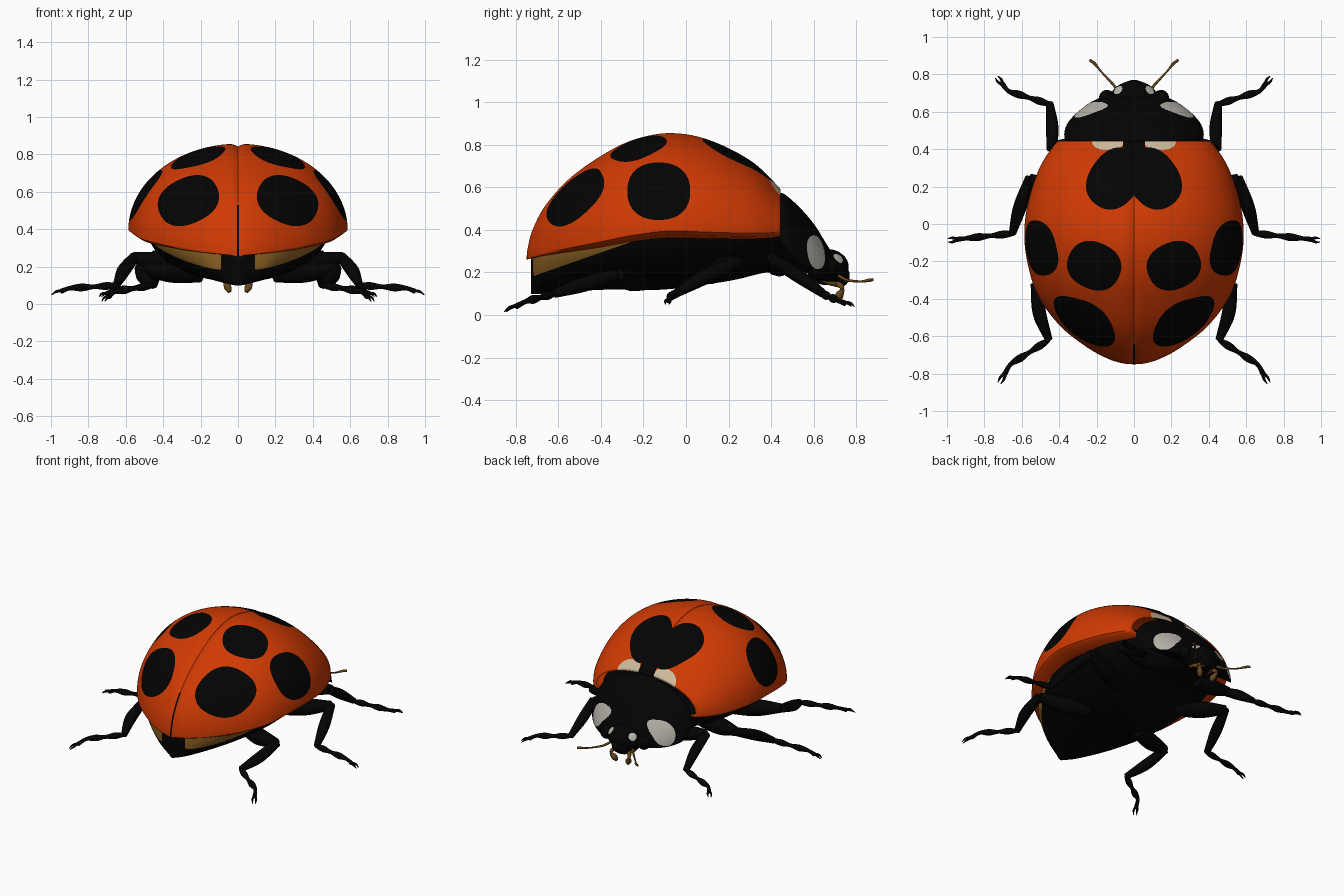
import bpy, bmesh, math
from mathutils import Vector

if "Cube" in bpy.data.objects:
    bpy.data.objects.remove(bpy.data.objects["Cube"])


def material(name, r, g, b):
    m = bpy.data.materials.new(name)
    m.use_nodes = True
    m.diffuse_color = (r, g, b, 1)
    bsdf = m.node_tree.nodes["Principled BSDF"]
    bsdf.inputs["Base Color"].default_value = (r, g, b, 1)
    bsdf.inputs["Roughness"].default_value = 0.6
    return m


BLACK = material("black", .001, .001, .001)
ORANGE = material("orange red", .63, .042, .001)
CREAM = material("cream", .62, .5, .33)
GREY = material("pale grey", .47, .45, .4)
TAN = material("tan", .27, .125, .018)
BROWN = material("brown", .14, .065, .012)


def smooth_path(knots, steps):
    """Catmull-Rom interpolation through tuples of any length."""
    pts = [Vector(k) for k in knots]
    ext = [2 * pts[0] - pts[1]] + pts + [2 * pts[-1] - pts[-2]]
    out = []
    for a, b, c, d in zip(ext, ext[1:], ext[2:], ext[3:]):
        for i in range(steps):
            t = i / steps
            out.append(b + .5 * t * (c - a + t * (2 * a - 5 * b + 4 * c - d
                                                  + t * (3 * (b - c) + d - a))))
    return out + [pts[-1]]


def paint(bm, layers):
    """Cut the mesh along each field's zero line and colour its negative side."""
    for field, _ in layers:
        value = {v: field(v.co) for v in bm.verts}
        cuts = []
        for e in list(bm.edges):
            a, b = (value[v] for v in e.verts)
            if a * b < 0:
                fac = min(max(a / (a - b), .03), .97)
                cuts.append(bmesh.utils.edge_split(e, e.verts[0], fac)[1])
        bmesh.ops.connect_verts(bm, verts=cuts)
    for f in bm.faces:
        c = f.calc_center_median()
        for field, index in layers:
            if field(c) < 0:
                f.material_index = index


def finish(name, bm, mats, layers=()):
    bmesh.ops.recalc_face_normals(bm, faces=bm.faces)
    paint(bm, layers)
    mesh = bpy.data.meshes.new(name)
    bm.to_mesh(mesh)
    bm.free()
    for m in mats:
        mesh.materials.append(m)
    ob = bpy.data.objects.new(name, mesh)
    bpy.context.collection.objects.link(ob)
    bpy.ops.object.select_all(action='DESELECT')
    ob.select_set(True)
    bpy.context.view_layer.objects.active = ob
    bpy.ops.object.shade_smooth_by_angle(angle=math.radians(45))


def loft(name, rings, mats, layers=(), closed=True):
    bm = bmesh.new()
    rows = [[bm.verts.new(p) for p in ring] for ring in rings]
    n = len(rows[0])
    for r, s in zip(rows, rows[1:]):
        for i in range(n if closed else n - 1):
            j = (i + 1) % n
            bm.faces.new((r[i], r[j], s[j], s[i]))
    if closed:
        bm.faces.new(rows[0])
        bm.faces.new(rows[-1])
    finish(name, bm, mats, layers)


def tube(name, knots, mat, side=1, steps=4, sides=12):
    """Round tube through (x, y, z, radius) knots, mirrored by side."""
    path = smooth_path(knots, steps)
    rings = []
    for i, p in enumerate(path):
        a, b = path[max(i - 1, 0)], path[min(i + 1, len(path) - 1)]
        q = (b - a).to_3d().to_track_quat('Z', 'Y')
        ring = []
        for k in range(sides):
            t = math.tau * k / sides
            v = p.to_3d() + q @ Vector((math.cos(t), math.sin(t), 0)) * p[3]
            ring.append((v.x * side, v.y, v.z))
        rings.append(ring)
    loft(name, rings, [mat])


def ball(name, centre, radii, mats, layers=()):
    bm = bmesh.new()
    bmesh.ops.create_uvsphere(bm, u_segments=40, v_segments=26, radius=1)
    bmesh.ops.scale(bm, vec=radii, verts=bm.verts)
    bmesh.ops.translate(bm, vec=centre, verts=bm.verts)
    finish(name, bm, mats, layers)


def spot(u, v, cu, cv, ru, rv, tilt=0):
    """Negative inside a slightly squared ellipse."""
    c, s = math.cos(math.radians(tilt)), math.sin(math.radians(tilt))
    du, dv = u - cu, v - cv
    return abs((du * c + dv * s) / ru) ** 2.3 + abs((dv * c - du * s) / rv) ** 2.3 - 1


# Domed wing covers: knots are y, half width, ridge height, rim height
SHELL = [(.445, .385, .58, .41), (.43, .42, .61, .39), (.3, .505, .73, .385),
         (.1, .57, .828, .39), (-.08, .586, .857, .395), (-.25, .56, .825, .375),
         (-.4, .505, .75, .345), (-.55, .39, .642, .315), (-.66, .25, .52, .29),
         (-.72, .14, .41, .275), (-.745, .06, .32, .265), (-.75, .01, .27, .26)]
half = [math.pi / 2 * i / 50 for i in range(1, 51)]
angles = [-a for a in reversed(half)] + [0] + half


def shell_ring(k):
    y, w, top, rim = k
    ring = []
    for a in angles:
        x = w * math.sin(a)
        groove = .014 * max(0, 1 - abs(x) / .05) ** 2
        ring.append((x, y, rim + (top - rim) * math.cos(a) - groove))
    # Edge folded inward underneath
    lip = [(w * .96, y, rim - .03 * w), (w * .82, y, rim - .055 * w)]
    return [(-x, y, z) for x, y, z in reversed(lip)] + ring + lip


# Cream shoulder patches, black spots and the seam
MARKS = [
    (lambda c: spot(abs(c.x), c.y, .14, .445, .085, .05), 2),
    (lambda c: spot(abs(c.x), c.y, 0, .42, .06, .12), 1),
    (lambda c: spot(abs(c.x), c.y, .102, .243, .135, .172, 35), 1),
    (lambda c: spot(abs(c.x), c.y, .213, -.223, .145, .125, 25), 1),
    (lambda c: spot(c.y, c.z, -.128, .582, .148, .135), 1),
    (lambda c: max(c.y, spot(abs(c.x), c.z, .265, .553, .168, .122, -25)), 1),
    (lambda c: abs(c.x) - .0013, 1),
    (lambda c: max(abs(c.x) - .006, c.y, c.z - .53), 1),
]
loft("wing_covers", [shell_ring(k) for k in smooth_path(SHELL, 12)],
     [ORANGE, BLACK, CREAM], MARKS, closed=False)

# Underbody: knots are y, half width, keel height, upper height
BODY = [(-.73, .06, .1, .265), (-.68, .2, .1, .29), (-.55, .34, .11, .32),
        (-.35, .45, .12, .36), (-.1, .485, .12, .39), (.2, .46, .16, .39),
        (.38, .38, .2, .39), (.5, .25, .195, .38), (.6, .15, .2, .3)]


def arch(k, power=1.0, count=60):
    """Half-ellipse ring from the flat level to the crown or keel."""
    y, w, crown, flat = k
    return [(w * math.cos(math.pi * i / count), y,
             flat + (crown - flat) * abs(math.sin(math.pi * i / count)) ** power)
            for i in range(count + 1)]


# Tan folded hind wings show along the rear of the body
loft("underbody", [arch(k, 1.1) for k in smooth_path(BODY, 8)], [BLACK, TAN],
     [(lambda c: max(c.y + .2, .09 - abs(c.x), .175 + .35 * (c.y + .74) - c.z), 1)])

# Neck shield with a pale patch on each side: y, half width, crown, base
SHIELD = [(.43, .32, .565, .37), (.46, .37, .57, .33), (.53, .36, .51, .25),
          (.6, .3, .43, .215), (.66, .215, .335, .2), (.7, .12, .27, .2)]
loft("neck_shield", [arch(k) for k in smooth_path(SHIELD, 12)], [BLACK, GREY],
     [(lambda c: max(.14 - abs(c.x), spot(c.y, c.z, .611, .295, .04, .08, 10)), 1)])

# Head with two pale marks, and muzzle
ball("head", (0, .665, .225), (.13, .1, .085), [BLACK, GREY],
     [(lambda c: (Vector((abs(c.x), c.y, c.z)) - Vector((.085, .717, .268))).length - .027, 1)])
ball("muzzle", (0, .72, .185), (.068, .05, .055), [BLACK])

# Legs: x, y, z, radius knots for thigh and shin, then ankle, foot and tip
LEGS = {
    "front": ([(.15, .44, .22, .04), (.3, .42, .24, .05), (.44, .41, .265, .03)],
              [(.44, .4, .265, .028), (.437, .52, .19, .033), (.45, .645, .1, .02)],
              (.45, .64, .1), (.67, .71, .07), (.735, .785, .04)),
    "middle": ([(.22, .12, .19, .045), (.4, .18, .22, .055), (.56, .24, .25, .03)],
               [(.555, .245, .25, .028), (.61, .09, .18, .036), (.65, -.05, .1, .02)],
               (.64, -.05, .1), (.9, -.077, .085), (.995, -.088, .05)),
    "rear": ([(.2, -.2, .16, .045), (.36, -.27, .17, .055), (.52, -.32, .19, .03)],
             [(.525, -.32, .19, .028), (.505, -.48, .145, .036), (.455, -.62, .1, .02)],
             (.455, -.62, .1), (.66, -.75, .065), (.72, -.85, .015)),
}
for side, label in ((1, "left"), (-1, "right")):
    for pos, (thigh, shin, ankle, foot, tip) in LEGS.items():
        name = f"{pos}_leg_{label}_"
        tube(name + "thigh", thigh, BLACK, side, 6)
        tube(name + "shin", shin, BLACK, side, 6)
        # Beaded foot
        a, b, t = Vector(ankle), Vector(foot), Vector(tip)
        beads = [(*a.lerp(b, i / 4), .021 if i % 2 else .012) for i in range(5)]
        tube(name + "foot", beads + [(*b.lerp(t, .5), .014)], BLACK, side)
        # Paired claws
        out = (t - b).normalized()
        across = out.cross(Vector((0, 0, 1))).normalized() * .011
        for n, s in enumerate((across, -across)):
            hook = [(*b.lerp(t, .4), .009), (*(b.lerp(t, .75) + s + Vector((0, 0, .008))), .007),
                    (*(t + s * .8), .002)]
            tube(f"{name}claw_{n}", hook, BLACK, side, sides=8)
    ball("eye_" + label, (.145 * side, .675, .225), (.042, .042, .045), [BLACK])
    # Clubbed antennae and mouth feelers
    tube("antenna_" + label, [(.08, .71, .19, .008), (.12, .755, .165, .007), (.18, .82, .158, .005),
                              (.21, .857, .163, .008), (.237, .877, .166, .007)], BROWN, side, 5)
    tube("mouth_feeler_" + label, [(.035, .69, .155, .01), (.065, .725, .14, .013),
                                   (.07, .735, .12, .01), (.055, .72, .09, .02),
                                   (.045, .71, .065, .01)], BROWN, side, 5)
    tube("jaw_" + label, [(.07, .64, .165, .012), (.06, .69, .15, .014),
                          (.025, .735, .14, .006)], BROWN, side, 5)
